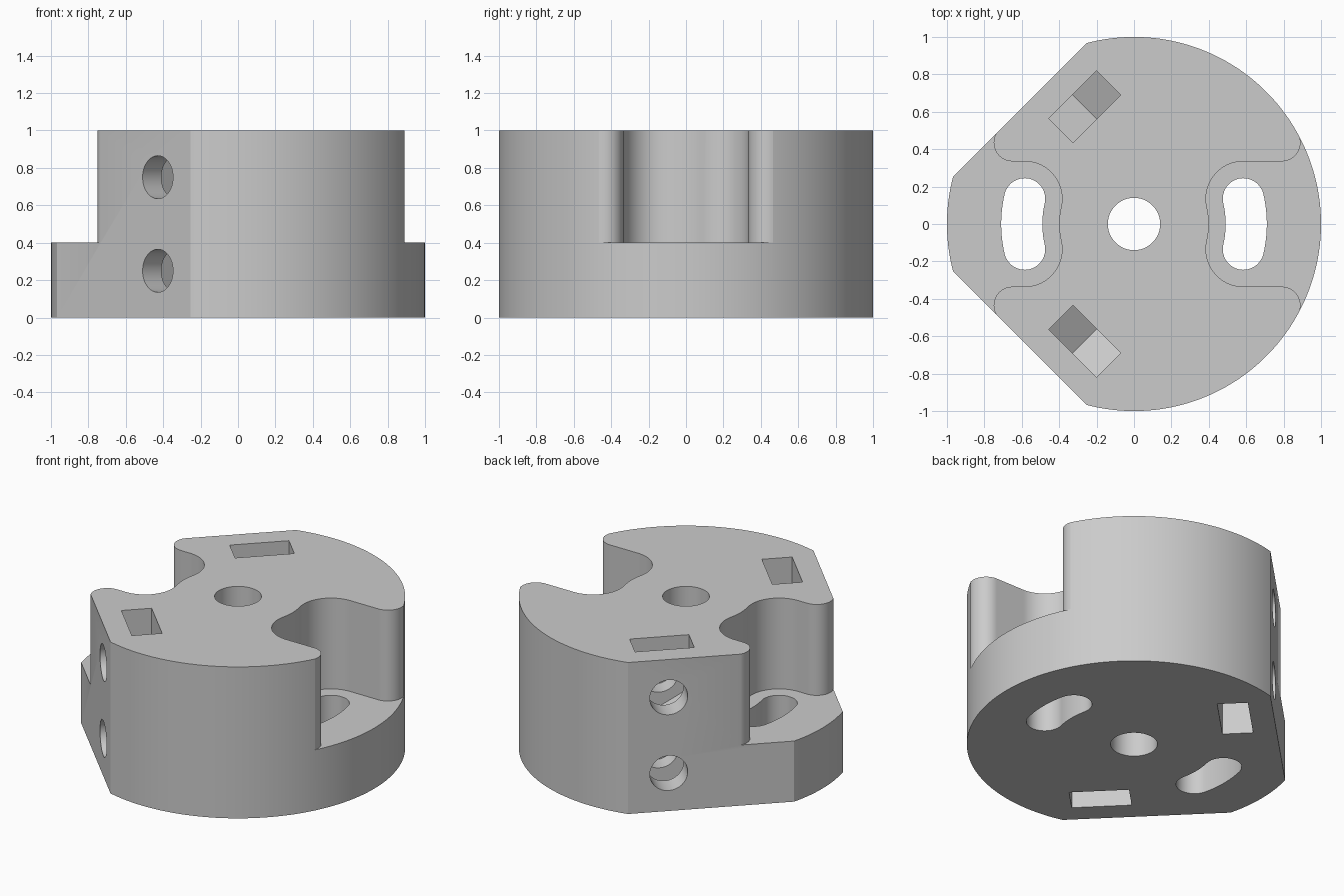
import bpy, bmesh
from math import sin, cos, radians, pi, atan2
from mathutils import Matrix

if "Cube" in bpy.data.objects:
    bpy.data.objects.remove(bpy.data.objects["Cube"])

grey = bpy.data.materials.new("plain_grey")
grey.use_nodes = True
grey.diffuse_color = (0.6, 0.6, 0.6, 1)
grey.node_tree.nodes["Principled BSDF"].inputs["Base Color"].default_value = (0.6, 0.6, 0.6, 1)


def arc(cx, cy, r, a0, a1, n=16):
    """Points on an arc, angles in degrees."""
    angles = [radians(a0 + (a1 - a0) * i / n) for i in range(n + 1)]
    return [(cx + r * cos(a), cy + r * sin(a)) for a in angles]


def prism(name, pts, lo, hi, matrix=Matrix()):
    """Extrude a closed profile from lo to hi, then place it with a matrix."""
    bm = bmesh.new()
    low = [bm.verts.new((x, y, lo)) for x, y in pts]
    high = [bm.verts.new((x, y, hi)) for x, y in pts]
    bm.faces.new(low)
    bm.faces.new(high)
    for i in range(len(pts)):
        j = (i + 1) % len(pts)
        bm.faces.new((low[i], low[j], high[j], high[i]))
    bm.transform(matrix)
    bmesh.ops.recalc_face_normals(bm, faces=bm.faces)
    mesh = bpy.data.meshes.new(name)
    bm.to_mesh(mesh)
    bm.free()
    mesh.materials.append(grey)
    obj = bpy.data.objects.new(name, mesh)
    bpy.context.collection.objects.link(obj)
    return obj


def mirrored(half):
    """Close a half profile (y >= 0) across the x axis."""
    return half + [(x, -y) for x, y in reversed(half)]


# Round hub with two flats
body = prism("hub_body", arc(0, 0, 1, -104.7, 104.7, 120)
             + arc(0, 0, 1, 165.3, 194.7, 18), 0, 1)

cutters = [prism("shaft_bore", arc(0, 0, 0.14, 0, 352.5, 47), -0.1, 1.1)]

# Curved slots and the stepped recesses around them
END = 13
ex, ey = 0.6 * cos(radians(END)), 0.6 * sin(radians(END))


def recess(tip_x, tip_angle):
    inner = arc(0, 0, 0.4, 1, END, 5)
    cap = arc(ex, ey, 0.2, 180 + END, 90, 20)[1:]
    top = ey + 0.2
    tip = arc(tip_x, top + 0.1, 0.1, -90, tip_angle, 16)
    return mirrored(inner + cap + tip + [(1.3, tip[-1][1])])


slot = (arc(0, 0, 0.71, -END, END)
        + arc(ex, ey, 0.11, END, 180 + END)[1:]
        + arc(0, 0, 0.49, END, -END)[1:]
        + arc(ex, -ey, 0.11, 180 - END, 360 - END)[1:-1])

for side, tip_x, tip_angle in ((1, 0.79, 17), (-1, 0.65, 30)):
    flip = Matrix.Diagonal((side, 1, 1, 1))
    cutters.append(prism("slot_cutter", slot, -0.1, 1.1, flip))
    cutters.append(prism("recess_cutter", recess(tip_x, tip_angle), 0.4, 1.1, flip))

# Nut pockets and screw holes behind each flat
S = 0.5 ** 0.5
frame = Matrix(((S, 0, -S, 0), (S, 0, S, 0), (0, 1, 0, 0), (0, 0, 0, 1)))
T = 0.257
for side in (1, -1):
    place = Matrix.Diagonal((1, side, 1, 1)) @ frame
    for z, up in ((0.75, 1), (0.25, -1)):
        pocket = [(T - 0.18, z + up * 0.4), (T - 0.18, z - up * 0.104),
                  (T, z - up * 0.208), (T + 0.18, z - up * 0.104),
                  (T + 0.18, z + up * 0.4)]
        cutters.append(prism("nut_pocket_cutter", pocket, 0.538, 0.722, place))
        cutters.append(prism("screw_hole_cutter", arc(T, z, 0.115, 0, 352.5, 47),
                             0.42, 1.0, place))

# Cut everything out of the hub
for cutter in cutters:
    cutter.hide_render = True
    mod = body.modifiers.new(cutter.name, "BOOLEAN")
    mod.operation = "DIFFERENCE"
    mod.solver = "EXACT"
    mod.object = cutter

depsgraph = bpy.context.evaluated_depsgraph_get()
result = bpy.data.meshes.new_from_object(body.evaluated_get(depsgraph))
body.modifiers.clear()
body.data = result
result.materials.clear()
result.materials.append(grey)
for cutter in cutters:
    bpy.data.objects.remove(cutter)

bpy.ops.object.select_all(action="DESELECT")
body.select_set(True)
bpy.context.view_layer.objects.active = body
bpy.ops.object.shade_smooth_by_angle(angle=radians(25))
